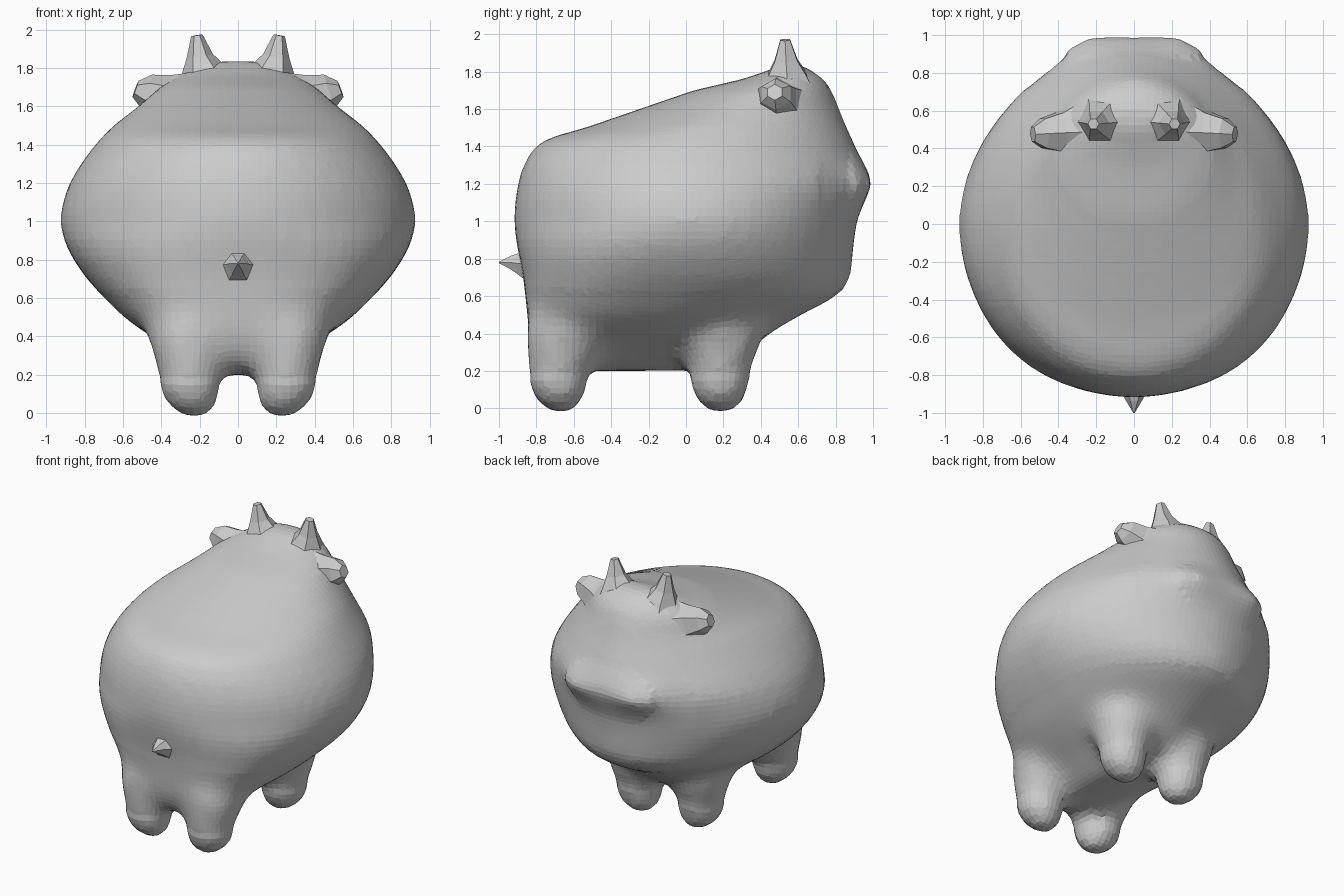
import bpy, bmesh
from math import cos, sin, pi, copysign
from mathutils import Vector

if "Cube" in bpy.data.objects:
    bpy.data.objects.remove(bpy.data.objects["Cube"])


def loft(name, rings, n):
    """Skin a stack of closed point rings and cap both ends."""
    bm = bmesh.new()
    loops = [[bm.verts.new(p) for p in r] for r in rings]
    for a, b in zip(loops, loops[1:]):
        for i in range(n):
            j = (i + 1) % n
            bm.faces.new((a[i], a[j], b[j], b[i]))
    bm.faces.new(loops[0][::-1])
    bm.faces.new(loops[-1])
    bmesh.ops.recalc_face_normals(bm, faces=bm.faces)
    me = bpy.data.meshes.new(name)
    bm.to_mesh(me)
    bm.free()
    ob = bpy.data.objects.new(name, me)
    bpy.context.collection.objects.link(ob)
    return ob


def spike(name, path, n):
    """Faceted spike along a path of (point, radius)."""
    axis = (Vector(path[-1][0]) - Vector(path[0][0])).normalized()
    u = axis.cross(Vector((0, 1, 0.01))).normalized()
    v = axis.cross(u)
    rings = [[Vector(p) + r * (u * cos(2 * pi * i / n) + v * sin(2 * pi * i / n))
              for i in range(n)] for p, r in path]
    return loft(name, rings, n)


def power(v, e):
    return copysign(abs(v) ** e, v)


# Body: horizontal slices (z, half width, widest y, back y, front y)
slices = [
    (.20, .14, -.25, -.60, .08), (.25, .22, -.22, -.76, .22),
    (.32, .32, -.20, -.82, .36), (.40, .46, -.18, -.84, .45),
    (.50, .60, -.12, -.85, .62), (.60, .70, -.04, -.86, .82),
    (.70, .79, 0, -.87, .88), (.80, .86, 0, -.89, .89), (.90, .91, 0, -.91, .90),
    (1.0, .93, 0, -.92, .915), (1.1, .915, 0, -.915, .945), (1.2, .88, 0, -.90, .985),
    (1.3, .82, 0, -.87, .955), (1.4, .745, .02, -.81, .905), (1.45, .70, .05, -.72, .885),
    (1.5, .65, .1, -.54, .86), (1.6, .52, .25, -.25, .82), (1.7, .41, .42, .04, .78),
    (1.76, .31, .5, .30, .74), (1.80, .22, .55, .42, .68), (1.835, .14, .57, .5, .63)]
N = 48
rings = []
for z, w, c, y0, y1 in slices:
    # squarer rump low down, rounder higher up
    rear = 2 / (2 + 1.0 * max(0, min(1, (1.0 - z) / .5)))
    ring = []
    for i in range(N):
        a = 2 * pi * i / N
        s = sin(a)
        e = 1.05 if s > 0 else rear
        reach = (y1 - c) if s > 0 else (c - y0)
        ring.append((w * power(cos(a), e), c + reach * power(s, e), z))
    rings.append(ring)
body = loft("body", rings, N)

# Stubby legs and lips, merged into the body skin
parts = [body]
for sx in (-1, 1):
    for y, lean in ((-.69, .05), (.18, .01)):
        parts.append(spike("leg", [((sx * x, y + lean * k, z), r) for x, z, r, k in
                     ((.225, -.02, .05, 0), (.235, .03, .12, 0), (.25, .10, .155, 0),
                      (.25, .20, .17, .1), (.25, .30, .205, .6), (.25, .40, .235, 1),
                      (.23, .58, .15, 2))], 10))
    bpy.ops.mesh.primitive_uv_sphere_add(segments=16, ring_count=8, location=(sx * .17, .83, 1.2))
    lip = bpy.context.object
    lip.scale = (.24, .165, .11)
    parts.append(lip)
bpy.ops.object.select_all(action='DESELECT')
for p in parts:
    p.select_set(True)
bpy.context.view_layer.objects.active = body
bpy.ops.object.join()
remesh = body.modifiers.new("skin", 'REMESH')
remesh.mode = 'VOXEL'
remesh.voxel_size = .042
smooth = body.modifiers.new("soften", 'SMOOTH')
smooth.factor = .5
smooth.iterations = 4
bpy.ops.object.modifier_apply(modifier="skin")
bpy.ops.object.modifier_apply(modifier="soften")

# Extra softening where the legs and lips grow out of the body
bm = bmesh.new()
bm.from_mesh(body.data)
soft = [v for v in bm.verts if .17 < v.co.z < .62 or (v.co.y > .72 and 1.0 < v.co.z < 1.4)]
for _ in range(10):
    bmesh.ops.smooth_vert(bm, verts=soft, factor=.5, use_axis_x=True, use_axis_y=True, use_axis_z=True)
for v in bm.verts:      # restore the lip's reach after softening
    if v.co.y > .88 and 1.0 < v.co.z < 1.4:
        v.co.y += .02 * (1 - abs(v.co.z - 1.2) / .2)
bm.to_mesh(body.data)
bm.free()

# Horns and ears, mirrored left and right
for sx, side in ((-1, "left"), (1, "right")):
    spike(side + "_horn", [((sx * .165, .54, 1.70), .17), ((sx * .18, .54, 1.79), .115),
                           ((sx * .20, .535, 1.86), .07), ((sx * .215, .53, 1.97), .03)], 6)
    spike(side + "_ear", [((sx * .29, .49, 1.60), .19), ((sx * .39, .485, 1.65), .12),
                          ((sx * .48, .48, 1.68), .09), ((sx * .535, .475, 1.69), .045)], 6)

# Little pointed tail
spike("tail", [((0, -.84, .77), .11), ((0, -.905, .775), .06),
               ((0, -.94, .78), .04), ((0, -1.0, .78), .004)], 6)
